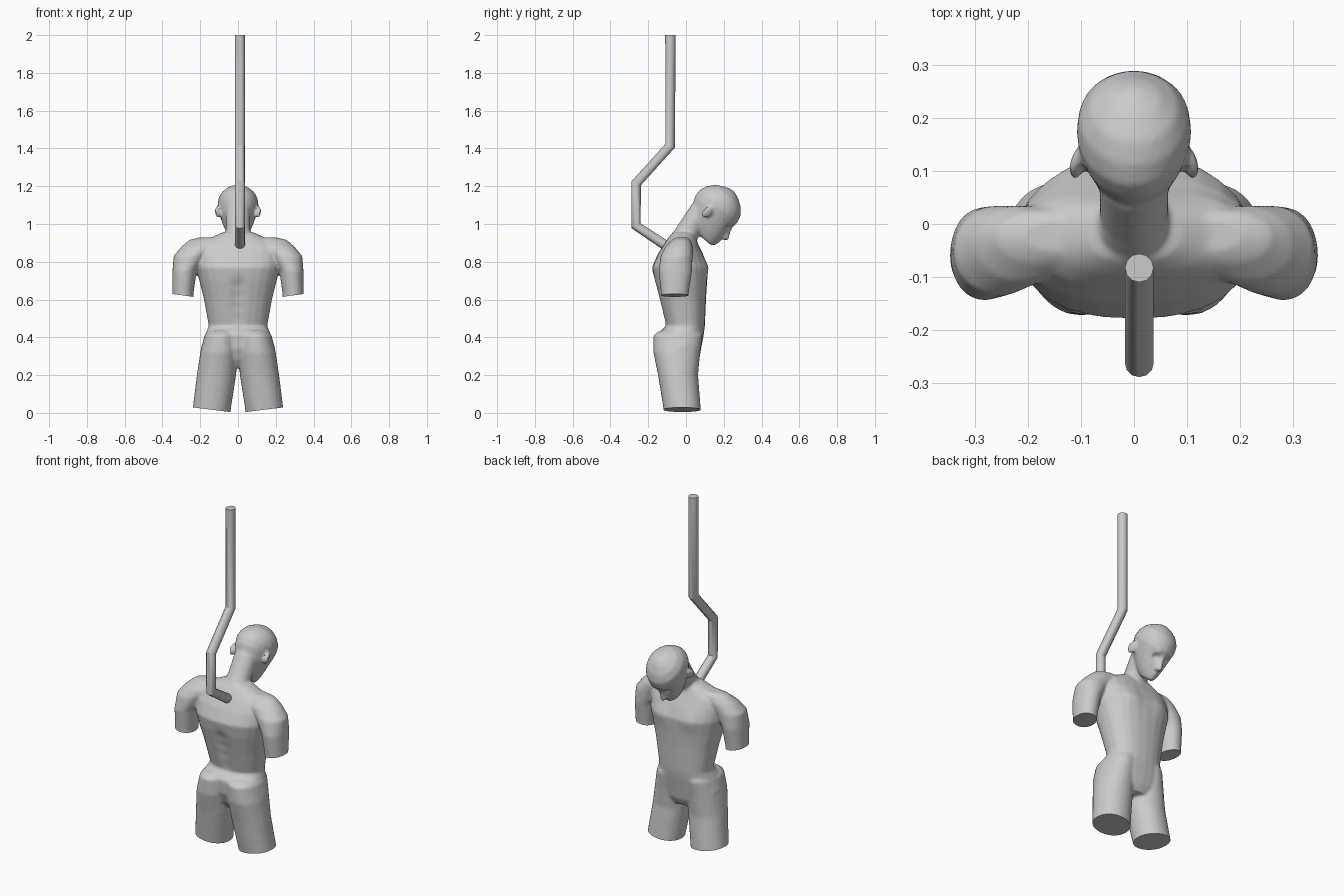
import bpy, bmesh, math
from mathutils import Matrix, Vector

if "Cube" in bpy.data.objects:
    bpy.data.objects.remove(bpy.data.objects["Cube"])

body_bm = bmesh.new()


def spow(v, p):
    return math.copysign(abs(v) ** p, v)


def loft(sections, frame=Matrix(), side=1, power=0.85, n=24):
    """Closed loft; sections are (height, x centre, half width, y back, y front)."""
    rings = []
    for h, xc, hw, y0, y1 in sections:
        ring = []
        for i in range(n):
            a = 2 * math.pi * i / n
            x = side * xc + hw * spow(math.cos(a), power)
            y = (y0 + y1) / 2 + (y1 - y0) / 2 * spow(math.sin(a), power)
            ring.append(body_bm.verts.new(frame @ Vector((x, y, h))))
        rings.append(ring)
    for a, b in zip(rings, rings[1:]):
        for i in range(n):
            j = (i + 1) % n
            body_bm.faces.new((a[i], a[j], b[j], b[i]))
    body_bm.faces.new(rings[0][::-1])
    body_bm.faces.new(rings[-1])


def tilted(y, z, degrees):
    return Matrix.Translation((0, y, z)) @ Matrix.Rotation(-math.radians(degrees), 4, 'X')


# Trunk from crotch to collar
loft([(.24, 0, .09, -.09, .05), (.28, 0, .15, -.12, .07), (.34, 0, .198, -.145, .08),
      (.42, 0, .172, -.15, .095), (.46, 0, .155, -.107, .10), (.60, 0, .18, -.142, .106),
      (.70, 0, .205, -.168, .112), (.77, 0, .222, -.18, .116), (.84, 0, .225, -.15, .09),
      (.89, 0, .215, -.118, .066), (.925, 0, .15, -.095, .052), (.955, 0, .085, -.07, .04)])

# Thighs and upper arms, both sides
for s in (-1, 1):
    loft([(-.08, .15, .1, -.11, .085), (0, .142, .101, -.116, .08), (.2, .114, .104, -.148, .064),
          (.32, .1, .1, -.173, .075), (.41, .09, .088, -.172, .088), (.435, .085, .07, -.14, .08)],
         side=s, power=.95)
    loft([(.53, .29, .055, -.13, .012), (.63, .292, .056, -.132, .014), (.75, .283, .064, -.145, .032),
          (.83, .255, .086, -.135, .035), (.88, .205, .095, -.11, .035), (.915, .165, .094, -.075, .025),
          (.928, .13, .08, -.055, .01)], side=s, power=.95)

# Neck leaning forward
loft([(-.05, 0, .1, -.075, .075), (.0, 0, .078, -.067, .065), (.06, 0, .064, -.066, .06),
      (.18, 0, .066, -.066, .06)], tilted(-.015, .915, 33), power=1)

# Bowed head and nose in the head's own frame
head = tilted(.15, 1.06, 41)
loft([(-.142, 0, .03, .02, .1), (-.125, 0, .045, -.02, .112), (-.09, 0, .066, -.07, .117),
      (-.05, 0, .084, -.112, .119), (0, 0, .1, -.135, .122), (.04, 0, .109, -.138, .127),
      (.08, 0, .105, -.122, .116), (.115, 0, .084, -.093, .085), (.14, 0, .05, -.05, .045),
      (.152, 0, .015, -.015, .015)], head, power=1)
loft([(-.076, 0, .018, .09, .135), (-.064, 0, .021, .09, .153), (-.03, 0, .013, .09, .137),
      (.015, 0, .01, .09, .122)], head, power=1, n=12)

# Ears
for s in (-1, 1):
    place = head @ Matrix.Translation((s * .108, -.03, -.022)) @ Matrix.Rotation(s * .35, 4, 'Z')
    bmesh.ops.create_uvsphere(body_bm, u_segments=12, v_segments=8, radius=1,
                              matrix=place @ Matrix.Diagonal((.012, .026, .036, 1)))

mesh = bpy.data.meshes.new("mannequin_body")
bmesh.ops.recalc_face_normals(body_bm, faces=body_bm.faces)
body_bm.to_mesh(mesh)
body = bpy.data.objects.new("mannequin_body", mesh)
bpy.context.collection.objects.link(body)
bpy.context.view_layer.objects.active = body
body.select_set(True)


def apply(mod):
    bpy.ops.object.modifier_apply(modifier=mod.name)


# Fuse the parts into one skin
fuse = body.modifiers.new("fuse", 'REMESH')
fuse.mode = 'VOXEL'
fuse.voxel_size = .008
apply(fuse)
relax = body.modifiers.new("relax", 'SMOOTH')
relax.factor, relax.iterations = .5, 5
apply(relax)

# Sculpt strokes: (centre, push, radius)
face = head.to_3x3() @ Vector((0, 1, 0))
strokes = [(head @ Vector((0, .117, -.098)), face * .008, .018),
           (head @ Vector((0, .112, -.13)), face * .006, .018)]
for s in (-1, 1):
    strokes += [(head @ Vector((s * .037, .115, -.012)), face * -.016, .02),
                (head @ Vector((s * .04, .115, .02)), face * .005, .018),
                (Vector((s * .1, .1, .77)), Vector((0, .01, 0)), .06)]
strokes += [(Vector((0, -.15, z)), Vector((0, .012, 0)), .035) for z in (.5, .56, .62, .68)]
for v in body.data.vertices:
    co = v.co.copy()
    for centre, push, radius in strokes:
        v.co += push * math.exp(-((co - centre).length / radius) ** 2)

# Flat cuts at the ends of the limbs
for s in (-1, 1):
    for name, loc, size, tilt in (("arm_cutter", (.292, -.06, .622), (.17, .3, .2), 8),
                                  ("leg_cutter", (.142, -.02, .017), (.28, .4, .2), 7)):
        bpy.ops.mesh.primitive_cube_add(size=1)
        cutter = bpy.context.object
        cutter.name = name
        cutter.matrix_world = (Matrix.Translation((s * loc[0], loc[1], loc[2]))
                               @ Matrix.Rotation(-s * math.radians(tilt), 4, 'Y')
                               @ Matrix.Translation((0, 0, -size[2] / 2))
                               @ Matrix.Diagonal((*size, 1)))
        bpy.context.view_layer.update()
        bpy.context.view_layer.objects.active = body
        cut = body.modifiers.new("cut", 'BOOLEAN')
        cut.operation, cut.object, cut.solver = 'DIFFERENCE', cutter, 'EXACT'
        apply(cut)
        bpy.data.objects.remove(cutter)

bpy.ops.object.select_all(action='DESELECT')
body.select_set(True)
bpy.context.view_layer.objects.active = body
bpy.ops.object.shade_smooth_by_angle(angle=math.radians(45))

# Bent hanging rod
path = [(-.083, 2), (-.083, 1.415), (-.264, 1.215), (-.264, .99), (-.09, .875)]
curve = bpy.data.curves.new("hanging_rod", 'CURVE')
curve.dimensions = '3D'
curve.bevel_depth, curve.bevel_resolution, curve.use_fill_caps = .027, 4, True
line = curve.splines.new('POLY')
line.points.add(len(path) - 1)
for p, (y, z) in zip(line.points, path):
    p.co = (.01, y, z, 1)
rod = bpy.data.objects.new("hanging_rod", curve)
bpy.context.collection.objects.link(rod)
bpy.ops.object.select_all(action='DESELECT')
rod.select_set(True)
bpy.context.view_layer.objects.active = rod
bpy.ops.object.convert(target='MESH')
bpy.ops.object.shade_smooth_by_angle(angle=math.radians(35))
